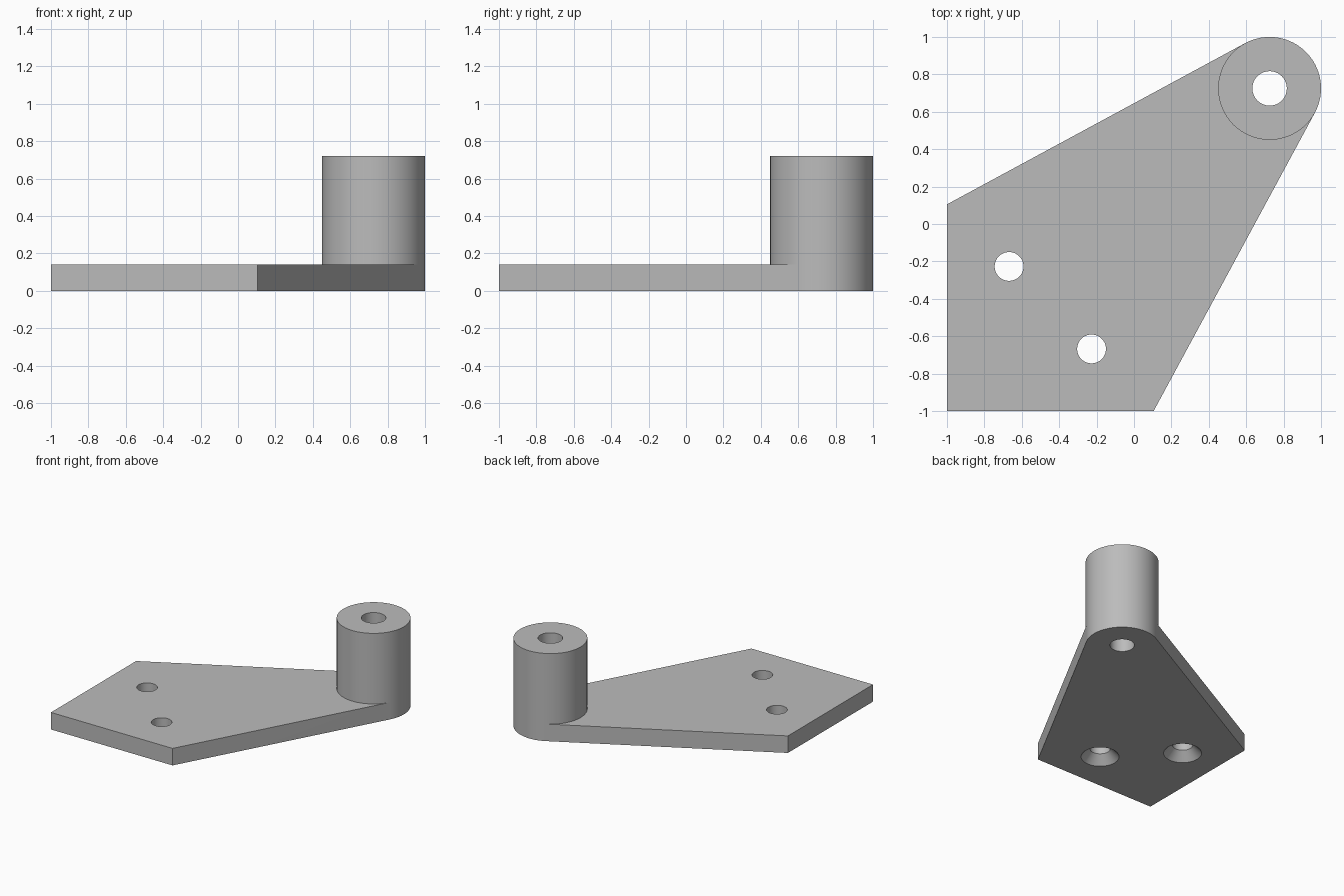
import bpy, bmesh
from math import atan2, acos, hypot, cos, sin, pi

if "Cube" in bpy.data.objects:
    bpy.data.objects.remove(bpy.data.objects["Cube"], do_unlink=True)

PLATE_H, BOSS_H = 0.14, 0.72
CENTRE, RADIUS, BORE = 0.725, 0.275, 0.092
NEAR = 0.105            # where the slanted sides leave the square corner
HOLE_R, SINK_R, SINK_H = 0.077, 0.143, 0.07

grey = bpy.data.materials.new("plain_grey")
grey.use_nodes = True
grey.diffuse_color = (0.5, 0.5, 0.5, 1)
grey.node_tree.nodes["Principled BSDF"].inputs["Base Color"].default_value = (0.5, 0.5, 0.5, 1)


def make_object(name, bm):
    bmesh.ops.recalc_face_normals(bm, faces=bm.faces)
    mesh = bpy.data.meshes.new(name)
    bm.to_mesh(mesh)
    bm.free()
    mesh.materials.append(grey)
    obj = bpy.data.objects.new(name, mesh)
    bpy.context.collection.objects.link(obj)
    return obj


def round_cutter(name, x, y, profile, n=64):
    """Solid of revolution through (radius, height) points."""
    bm = bmesh.new()
    rings = [[bm.verts.new((x + r * cos(2 * pi * i / n), y + r * sin(2 * pi * i / n), z))
              for i in range(n)] for r, z in profile]
    for a, b in zip(rings, rings[1:]):
        for i in range(n):
            j = (i + 1) % n
            bm.faces.new((a[i], a[j], b[j], b[i]))
    bm.faces.new(rings[0])
    bm.faces.new(rings[-1])
    obj = make_object(name, bm)
    obj.hide_render = True
    return obj


def arc(start, end, n):
    return [(CENTRE + RADIUS * cos(start + (end - start) * i / n),
             CENTRE + RADIUS * sin(start + (end - start) * i / n)) for i in range(n + 1)]


# Angles at which the slanted plate sides touch the boss
dx, dy = NEAR - CENTRE, -1 - CENTRE
touch = atan2(dy, dx) + acos(RADIUS / hypot(dx, dy))
other = pi / 2 - touch
outer = arc(touch, other, 40)
inner = arc(other, touch + 2 * pi, 56)
corners = [(-1, NEAR), (-1, -1), (NEAR, -1)]

# Plate and boss as one closed body
bm = bmesh.new()
cache = {}


def vert(p, z):
    key = (round(p[0], 5), round(p[1], 5), z)
    if key not in cache:
        cache[key] = bm.verts.new((p[0], p[1], z))
    return cache[key]


def cap(points, z):
    bm.faces.new([vert(p, z) for p in points])


def wall(points, low, high):
    for a, b in zip(points, points[1:]):
        bm.faces.new((vert(a, low), vert(b, low), vert(b, high), vert(a, high)))


cap(outer + corners, 0)
cap(inner[::-1] + corners, PLATE_H)
cap(outer + inner[1:-1], BOSS_H)
wall([outer[-1]] + corners + [outer[0]], 0, PLATE_H)
wall(outer, 0, PLATE_H)
wall(outer, PLATE_H, BOSS_H)
wall(inner, PLATE_H, BOSS_H)
bracket = make_object("bracket_plate_with_boss", bm)

# Boss bore and two screw holes countersunk from below
slope = (SINK_R - HOLE_R) / SINK_H
sink = [(SINK_R + 0.05 * slope, -0.05), (HOLE_R, SINK_H), (HOLE_R, PLATE_H + 0.1)]
cutters = [
    round_cutter("bore_cutter", CENTRE, CENTRE, [(BORE, -0.1), (BORE, BOSS_H + 0.1)]),
    round_cutter("rear_hole_cutter", -0.668, -0.227, sink),
    round_cutter("front_hole_cutter", -0.227, -0.668, sink),
]
bpy.ops.object.select_all(action='DESELECT')
bpy.context.view_layer.objects.active = bracket
bracket.select_set(True)
for cutter in cutters:
    mod = bracket.modifiers.new("cut", 'BOOLEAN')
    mod.operation = 'DIFFERENCE'
    mod.solver = 'EXACT'
    mod.object = cutter
    bpy.ops.object.modifier_apply(modifier=mod.name)
    bpy.data.objects.remove(cutter, do_unlink=True)

bpy.ops.object.shade_smooth_by_angle(angle=pi / 6)
